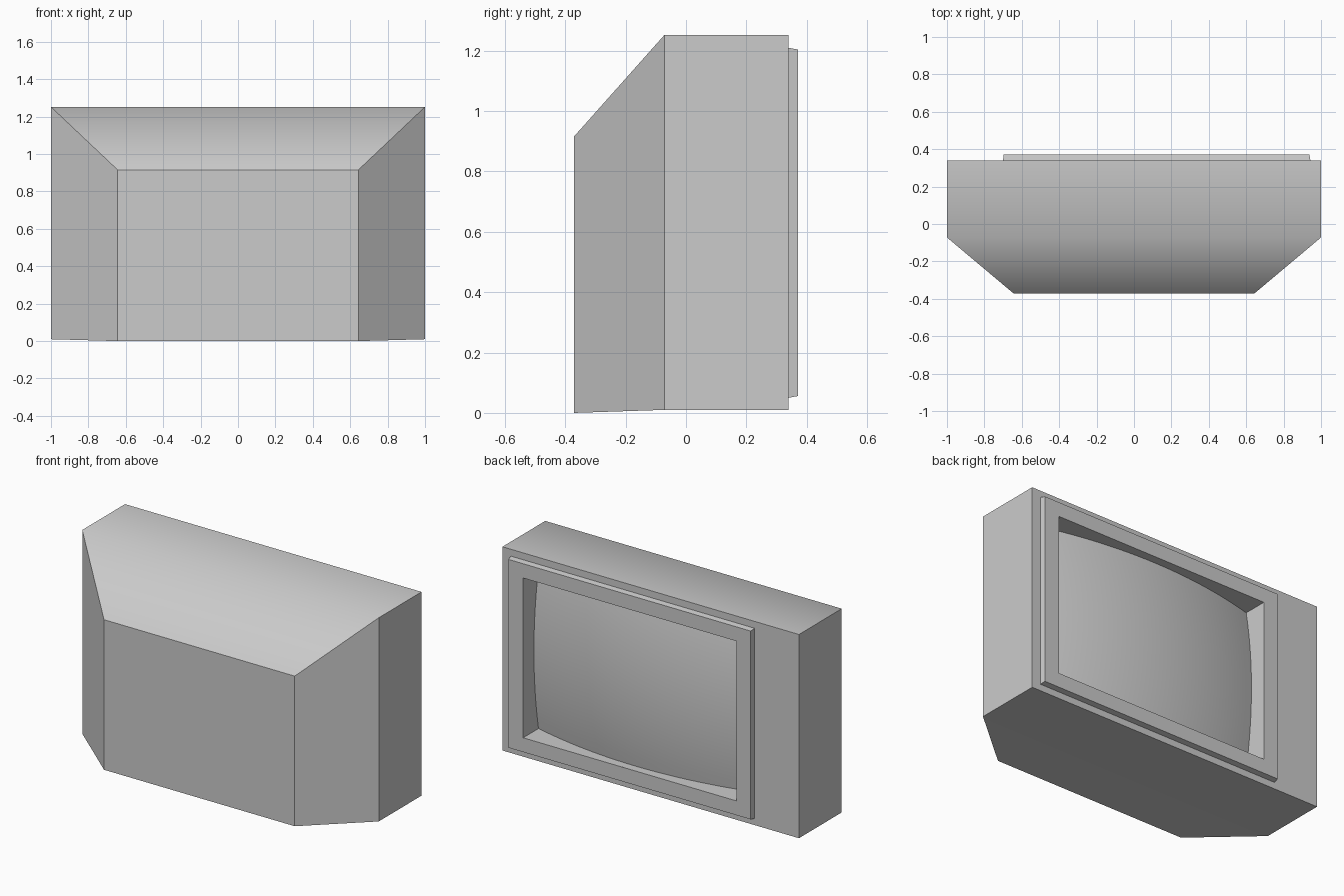
import bpy, bmesh

if "Cube" in bpy.data.objects:
    bpy.data.objects.remove(bpy.data.objects["Cube"])


def add_object(name, bm):
    mesh = bpy.data.meshes.new(name)
    bm.to_mesh(mesh)
    bm.free()
    obj = bpy.data.objects.new(name, mesh)
    bpy.context.collection.objects.link(obj)
    return obj


def loft(name, rings, cap=False, soft_ring=None):
    """Bridge rectangles (x0, x1, z0, z1, y); soft_ring keeps its top and bottom edges smooth."""
    bm = bmesh.new()
    loops = [[bm.verts.new((x, y, z)) for x, z in ((x0, z0), (x1, z0), (x1, z1), (x0, z1))]
             for x0, x1, z0, z1, y in rings]
    for a, b in zip(loops, loops[1:]):
        for i in range(4):
            j = (i + 1) % 4
            bm.faces.new((a[i], b[i], b[j], a[j]))
    if cap:
        bm.faces.new(loops[0])
    if soft_ring is not None:
        for f in bm.faces:
            f.smooth = True
        for e in bm.edges:
            e.smooth = False
        r = loops[soft_ring]
        for i in (0, 2):
            bm.edges.get((r[i], r[i + 1])).smooth = True
    return add_object(name, bm)


BACK_Y, BEZEL_Y = 0.34, 0.372
foot = (-0.70, 0.943, 0.05, 1.21, BACK_Y)
opening = (-0.60, 0.838, 0.143, 1.117, BEZEL_Y)

# Cabinet: chamfered box, left open behind the bezel
loft("cabinet", [
    (-0.643, 0.643, 0.0, 0.915, -0.372),
    (-1, 1, 0.01, 1.252, -0.072),
    (-1, 1, 0.01, 1.252, BACK_Y),
    foot,
], cap=True, soft_ring=1)

# Bezel: slightly tapered raised frame
loft("screen_bezel", [foot, (-0.697, 0.938, 0.056, 1.204, BEZEL_Y), opening])

# Screen: bulged panel with straight walls running out to the bezel
x0, x1, z0, z1, _ = opening
cx, cz, hw, hh = (x0 + x1) / 2, (z0 + z1) / 2, (x1 - x0) / 2, (z1 - z0) / 2
RADIUS, CROWN_Y = 2.8, 0.362
bm = bmesh.new()
bmesh.ops.create_grid(bm, x_segments=24, y_segments=16, size=1)
for v in bm.verts:
    dx, dz = v.co.x * hw, v.co.y * hh
    drop = RADIUS - (RADIUS ** 2 - dx * dx - dz * dz) ** 0.5
    v.co = (cx + dx, CROWN_Y - drop, cz + dz)
bmesh.ops.reverse_faces(bm, faces=bm.faces[:])
rim = [e for e in bm.edges if e.is_boundary]
walls = bmesh.ops.extrude_edge_only(bm, edges=rim)["geom"]
for v in walls:
    if isinstance(v, bmesh.types.BMVert):
        v.co.y = BEZEL_Y
bmesh.ops.recalc_face_normals(bm, faces=bm.faces[:])
bm.normal_update()
middle = min(bm.faces, key=lambda f: (f.calc_center_median().x - cx) ** 2
             + (f.calc_center_median().z - cz) ** 2)
if middle.normal.y < 0:
    bmesh.ops.reverse_faces(bm, faces=bm.faces[:])
screen = add_object("screen", bm)
bpy.context.view_layer.objects.active = screen
screen.select_set(True)
bpy.ops.object.shade_smooth_by_angle()
